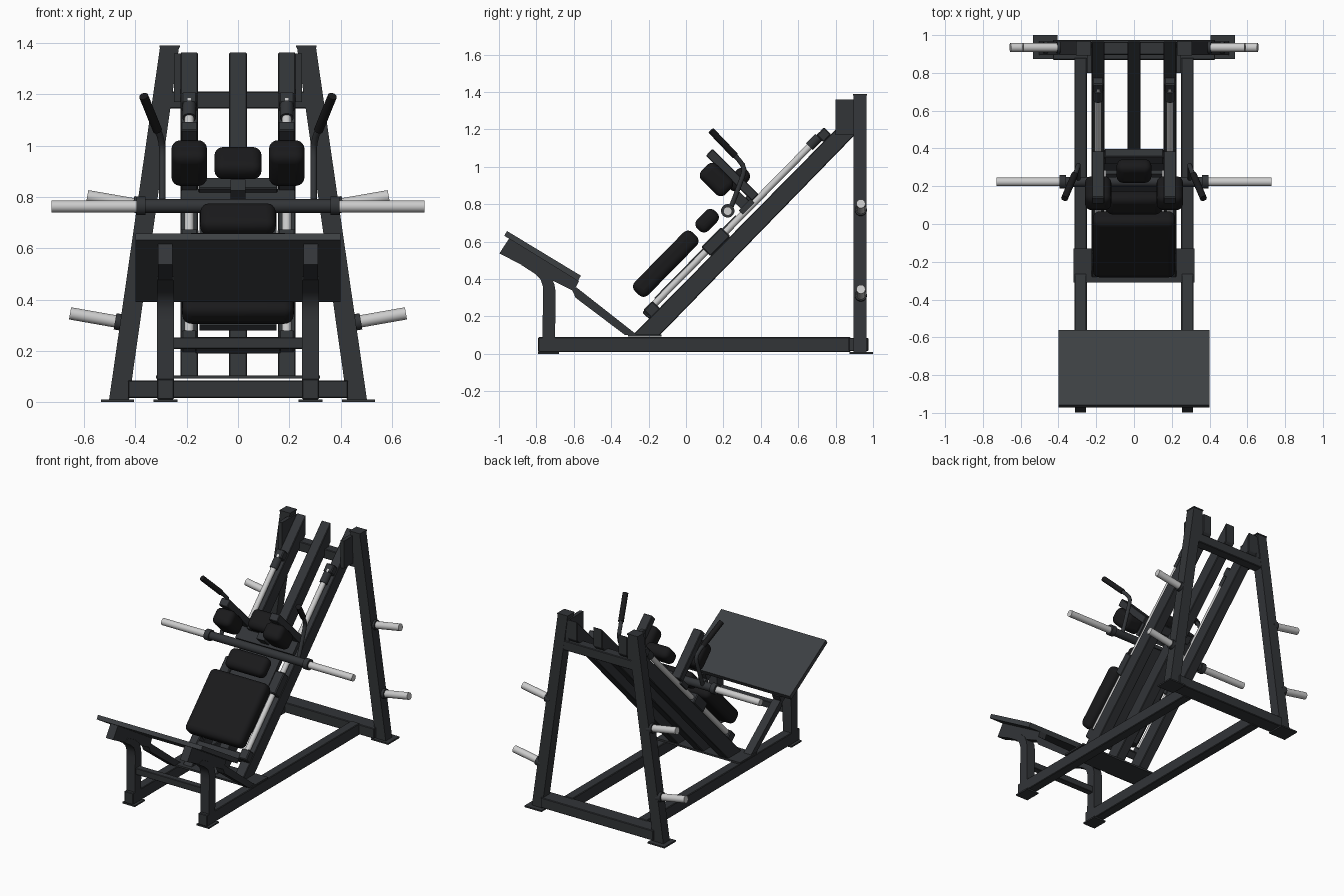
import bpy, bmesh, math
from mathutils import Vector, Matrix

if "Cube" in bpy.data.objects:
    bpy.data.objects.remove(bpy.data.objects["Cube"])


def material(name, v):
    m = bpy.data.materials.new(name)
    m.diffuse_color = (*v, 1)
    m.use_nodes = True
    m.node_tree.nodes["Principled BSDF"].inputs["Base Color"].default_value = m.diffuse_color
    return m


FRAME = material("dark_paint", (0.032, 0.035, 0.039))
PLATE = material("plate_paint", (0.045, 0.05, 0.055))
PAD = material("black_pad", (0.010, 0.010, 0.011))
CHROME = material("chrome", (0.62, 0.63, 0.64))
SLOPE = math.radians(45.5)


def finish(name, bm, mat, mirror=False, bevel=0, segs=1, smooth=False):
    bmesh.ops.recalc_face_normals(bm, faces=bm.faces)
    me = bpy.data.meshes.new(name)
    bm.to_mesh(me)
    bm.free()
    me.materials.append(mat)
    ob = bpy.data.objects.new(name, me)
    bpy.context.collection.objects.link(ob)
    if bevel:
        b = ob.modifiers.new("bevel", "BEVEL")
        b.width, b.segments = bevel, segs
    if mirror:
        ob.modifiers.new("mirror", "MIRROR")
    if smooth:
        bpy.ops.object.select_all(action="DESELECT")
        ob.select_set(True)
        bpy.context.view_layer.objects.active = ob
        bpy.ops.object.shade_smooth_by_angle(angle=math.radians(40))
    return ob


def box(name, c, d, mat=FRAME, tilt=0, **k):
    bm = bmesh.new()
    bmesh.ops.create_cube(bm, size=1, matrix=Matrix.Translation(c)
                          @ Matrix.Rotation(tilt, 4, "X") @ Matrix.Diagonal((*d, 1)))
    return finish(name, bm, mat, **k)


def prism(name, pts, a, b, axis="X", mat=FRAME, **k):
    # outline in YZ extruded along X, or in XZ extruded along Y
    at = (lambda p, t: (t, p[0], p[1])) if axis == "X" else (lambda p, t: (p[0], t, p[1]))
    bm = bmesh.new()
    lo = [bm.verts.new(at(p, a)) for p in pts]
    hi = [bm.verts.new(at(p, b)) for p in pts]
    bm.faces.new(lo)
    bm.faces.new(hi)
    n = len(pts)
    for i in range(n):
        bm.faces.new((lo[i], lo[(i + 1) % n], hi[(i + 1) % n], hi[i]))
    return finish(name, bm, mat, **k)


def rod(name, p, q, r, mat=CHROME, **k):
    p, q = Vector(p), Vector(q)
    d = q - p
    bm = bmesh.new()
    bmesh.ops.create_cone(bm, cap_ends=True, segments=24, radius1=r, radius2=r, depth=d.length,
                          matrix=Matrix.Translation((p + q) / 2)
                          @ d.to_track_quat("Z", "Y").to_matrix().to_4x4())
    return finish(name, bm, mat, smooth=True, **k)


def pipe(name, pts, r, mat):
    # rings follow the path direction
    pts = [Vector(p) for p in pts]
    bm = bmesh.new()
    rings = []
    for i, p in enumerate(pts):
        d = (pts[min(i + 1, len(pts) - 1)] - pts[max(i - 1, 0)]).normalized()
        u = d.cross(Vector((1, 0, 0))).normalized()
        v = d.cross(u)
        rings.append([bm.verts.new(p + r * (math.cos(t) * u + math.sin(t) * v))
                      for t in [j * math.tau / 16 for j in range(16)]])
    for A, B in zip(rings, rings[1:]):
        for j in range(16):
            bm.faces.new((A[j], A[(j + 1) % 16], B[(j + 1) % 16], B[j]))
    bm.faces.new(rings[0])
    bm.faces.new(rings[-1])
    return finish(name, bm, mat, mirror=True, smooth=True)


# base frame
box("base_rail", (0.283, 0.045, 0.05), (0.066, 1.67, 0.08), mirror=True, bevel=0.004)
box("front_foot", (0.283, -0.735, 0.005), (0.095, 0.11, 0.01), mirror=True)
box("rear_foot", (0.47, 0.937, 0.005), (0.13, 0.125, 0.01), mirror=True)
box("rear_base_beam", (0, 0.922, 0.05), (0.86, 0.105, 0.07), bevel=0.004)
box("rail_base_plate", (0, -0.22, 0.098), (0.64, 0.18, 0.012))

# leaning rear uprights
prism("rear_upright", [(0.425, 0.008), (0.503, 0.008), (0.304, 1.385), (0.23, 1.385)],
      0.895, 0.965, "Y", mirror=True)
box("upright_cap", (0.267, 0.93, 1.386), (0.08, 0.076, 0.008), mirror=True)
box("upper_cross_beam", (0, 0.93, 1.178), (0.56, 0.068, 0.066), bevel=0.004)
box("upright_bracket", (0.237, 0.88, 1.265), (0.026, 0.16, 0.19), mirror=True)

# inclined rails
incline = [(-0.285, 0.1), (-0.14, 0.1), (0.965, 1.235), (0.965, 1.367)]
prism("side_incline_rail", incline, 0.156, 0.225, mirror=True, bevel=0.004)
prism("center_incline_rail", incline, -0.035, 0.035, bevel=0.004)


def on_slope(y, up=0.0):
    # point above the top face of the incline
    return (y - up * math.sin(SLOPE), 0.387 + 1.015 * y + up * math.cos(SLOPE))


def slope_box(name, x, y, up, d, mat=FRAME, **k):
    yy, zz = on_slope(y, up)
    return box(name, (x, yy, zz), d, mat, tilt=SLOPE, **k)


# guide rods and their end blocks
rod("guide_rod", (0.19, *on_slope(-0.17, 0.036)), (0.19, *on_slope(0.75, 0.036)), 0.018, mirror=True)
slope_box("rod_top_block", 0.19, 0.755, 0.025, (0.06, 0.06, 0.055), mirror=True, bevel=0.006)
rod("rod_collar", (0.19, *on_slope(0.685, 0.036)), (0.19, *on_slope(0.735, 0.036)), 0.026, FRAME, mirror=True)
slope_box("rod_bottom_block", 0.19, -0.165, 0.025, (0.062, 0.07, 0.06), mirror=True, bevel=0.006)
slope_box("bottom_stop_bar", 0, -0.18, 0.025, (0.33, 0.05, 0.05), bevel=0.004)

# footplate and its supports
prism("footplate", [(-0.957, 0.657), (-0.972, 0.632), (-0.578, 0.39), (-0.562, 0.418)],
      -0.4, 0.4, mat=PLATE)
prism("footplate_beam", [(-0.945, 0.618), (-0.998, 0.537), (-0.60, 0.335), (-0.572, 0.39)],
      0.255, 0.312, mirror=True)
prism("footplate_leg", [(-0.768, 0.085), (-0.7, 0.085), (-0.697, 0.33), (-0.703, 0.37),
                        (-0.72, 0.41), (-0.76, 0.45), (-0.84, 0.49), (-0.88, 0.475),
                        (-0.81, 0.43), (-0.778, 0.40), (-0.765, 0.36), (-0.764, 0.32)],
      0.25, 0.316, mirror=True, smooth=True)
prism("footplate_brace", [(-0.61, 0.345), (-0.59, 0.30), (-0.325, 0.1), (-0.26, 0.1), (-0.585, 0.355)],
      0.255, 0.312, mirror=True)
box("leg_cross_bar", (0, -0.735, 0.23), (0.51, 0.045, 0.045), bevel=0.003)

# sliding carriage
slope_box("carriage_plate", 0, 0.09, 0.045, (0.3, 0.62, 0.03))
slope_box("carriage_sleeve", 0.19, 0.185, 0.036, (0.07, 0.15, 0.07), mirror=True, bevel=0.006)
slope_box("carriage_upper_bar", 0, 0.40, 0.06, (0.31, 0.06, 0.06), bevel=0.004)
slope_box("carriage_cross_plate", 0, 0.36, 0.05, (0.44, 0.09, 0.03))
slope_box("head_pad_post", 0, 0.36, 0.08, (0.06, 0.06, 0.11))

# cushions
pad = dict(mat=PAD, tilt=SLOPE, bevel=0.036, segs=5, smooth=True)
box("back_pad", (0, -0.108, 0.482), (0.435, 0.44, 0.1), **pad)
box("upper_back_pad", (0, 0.113, 0.712), (0.295, 0.135, 0.085), **pad)
box("head_pad", (0, 0.28, 0.932), (0.185, 0.135, 0.085), **pad)
box("shoulder_pad", (0.19, 0.163, 0.932), (0.14, 0.115, 0.18), **pad, mirror=True)
box("shoulder_arm", (0.19, 0.247, 0.957), (0.066, 0.05, 0.345), tilt=SLOPE, mirror=True, bevel=0.004)

# loading bar across the carriage
rod("loading_bar", (-0.38, 0.223, 0.765), (0.38, 0.223, 0.765), 0.027, FRAME)
rod("bar_collar", (0.36, 0.223, 0.765), (0.395, 0.223, 0.765), 0.036, FRAME, mirror=True)
rod("weight_sleeve", (0.38, 0.223, 0.763), (0.728, 0.223, 0.763), 0.023, mirror=True)

# bent handles with grips
pipe("handle", [(0.295, 0.235, 0.77), (0.295, 0.27, 0.86), (0.295, 0.303, 0.95), (0.295, 0.311, 0.985),
                (0.297, 0.303, 1.01), (0.305, 0.28, 1.04), (0.365, 0.145, 1.185)], 0.013, FRAME)
rod("handle_grip", (0.314, 0.262, 1.06), (0.368, 0.135, 1.193), 0.018, PAD, mirror=True)

# plate storage pegs
for level, x, z, xe, ze in (("lower", 0.44, 0.308, 0.655, 0.346), ("upper", 0.37, 0.765, 0.588, 0.803)):
    a, b = Vector((x, 0.935, z)), Vector((xe, 0.935, ze))
    d = (b - a).normalized()
    rod(level + "_storage_peg", a, b, 0.024, mirror=True)
    rod(level + "_peg_collar", a, a + d * 0.04, 0.032, FRAME, mirror=True)
